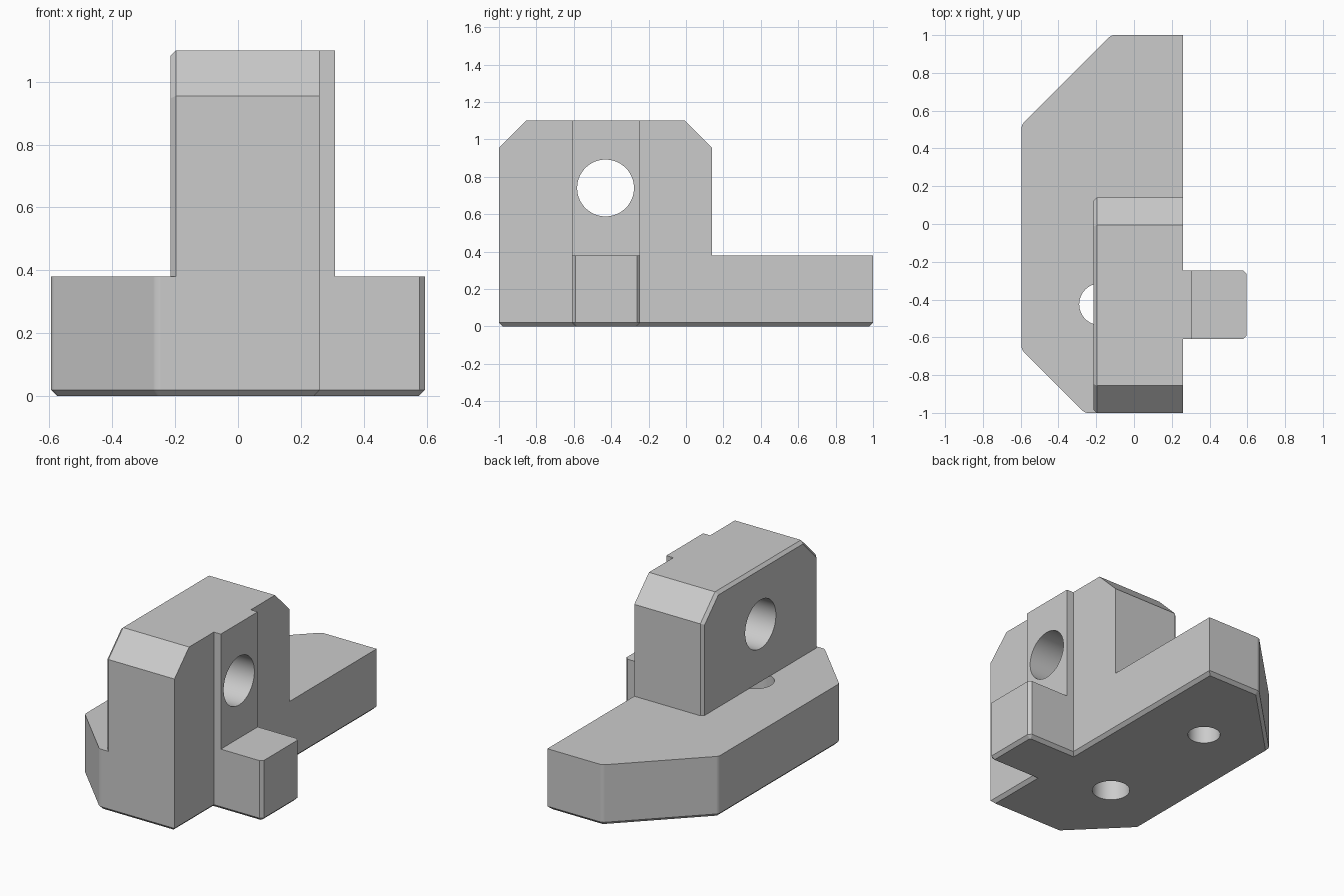
import bpy, bmesh, math
from mathutils import Matrix

default = bpy.data.objects.get("Cube")
if default:
    bpy.data.objects.remove(default, do_unlink=True)

# One grey material
grey = bpy.data.materials.new("plain grey")
grey.use_nodes = True
COLOUR = (0.6, 0.6, 0.6, 1.0)
grey.diffuse_color = COLOUR
for node in grey.node_tree.nodes:
    if node.type == 'BSDF_PRINCIPLED':
        node.inputs["Base Color"].default_value = COLOUR


def finish(bm, name):
    bmesh.ops.recalc_face_normals(bm, faces=bm.faces)
    mesh = bpy.data.meshes.new(name)
    bm.to_mesh(mesh)
    bm.free()
    mesh.materials.append(grey)
    obj = bpy.data.objects.new(name, mesh)
    bpy.context.collection.objects.link(obj)
    return obj


def prism(points, offset):
    """Solid made by sweeping a flat outline along an offset."""
    bm = bmesh.new()
    face = bm.faces.new([bm.verts.new(p) for p in points])
    swept = bmesh.ops.extrude_face_region(bm, geom=[face])
    verts = [g for g in swept["geom"] if isinstance(g, bmesh.types.BMVert)]
    bmesh.ops.translate(bm, verts=verts, vec=offset)
    bmesh.ops.recalc_face_normals(bm, faces=bm.faces)
    return bm


def bevel(bm, test, size, segments=1):
    edges = [e for e in bm.edges if test(e.verts[0].co, e.verts[1].co)]
    bmesh.ops.bevel(bm, geom=edges, offset=size, segments=segments,
                    profile=0.5, affect='EDGES', clamp_overlap=False)


def cylinder(name, radius, depth, centre, turn=Matrix()):
    bm = bmesh.new()
    bmesh.ops.create_cone(bm, cap_ends=True, segments=64, radius1=radius,
                          radius2=radius, depth=depth,
                          matrix=Matrix.Translation(centre) @ turn)
    return finish(bm, name)


def combine(target, other, operation):
    mod = target.modifiers.new(operation.lower(), 'BOOLEAN')
    mod.operation = operation
    mod.solver = 'EXACT'
    mod.object = other
    bpy.context.view_layer.objects.active = target
    bpy.ops.object.modifier_apply(modifier=mod.name)
    bpy.data.objects.remove(other, do_unlink=True)


RIGHT, LEFT, BASE_TOP, TOP, TRIM = 0.26, -0.595, 0.38, 1.1, 0.018
TAB_FRONT, TAB_BACK, TAB_END = -0.61, -0.245, 0.595

# Base plate with side tab, rounded corners and chamfered underside
outline = [(RIGHT, -1), (RIGHT, TAB_FRONT), (TAB_END - TRIM, TAB_FRONT),
           (TAB_END, TAB_FRONT + TRIM), (TAB_END, TAB_BACK - TRIM),
           (TAB_END - TRIM, TAB_BACK), (RIGHT, TAB_BACK), (RIGHT, 1),
           (-0.12, 1), (LEFT, 0.525), (LEFT, -0.665), (-0.26, -1)]
bm = prism([(x, y, 0) for x, y in outline], (0, 0, BASE_TOP))
bevel(bm, lambda a, b: abs(a.z - b.z) > 0.1 and a.x < 0, 0.015, 5)
bevel(bm, lambda a, b: max(a.z, b.z) < 0.001, 0.02)
body = finish(bm, "clamp_body")

# Lower bolt holes: one through the base, one blind
combine(body, cylinder("front_bolt_hole", 0.11, 1, (-0.18, -0.425, 0.2)), 'DIFFERENCE')
combine(body, cylinder("rear_bolt_hole", 0.095, 0.5, (-0.18, 0.425, 0)), 'DIFFERENCE')

# Upright block with sloped shoulders and a trimmed left face
side = [(-1, BASE_TOP), (0.14, BASE_TOP), (0.14, 0.955), (-0.005, TOP),
        (-0.855, TOP), (-1, 0.955)]
bm = prism([(-0.215, y, z) for y, z in side], (RIGHT + 0.215, 0, 0))
bevel(bm, lambda a, b: max(a.x, b.x) < -0.2 and max(a.z, b.z) > BASE_TOP + 0.01, TRIM)
upright = finish(bm, "upright_block")

# Raised rib above the tab
rib_plan = [(0.1, TAB_FRONT), (0.308, TAB_FRONT), (0.308, TAB_BACK), (0.1, TAB_BACK)]
rib = finish(prism([(x, y, BASE_TOP) for x, y in rib_plan], (0, 0, TOP - BASE_TOP)), "rib")

combine(upright, rib, 'UNION')
combine(upright, cylinder("cross_hole", 0.152, 2, (0, -0.43, 0.74),
                          Matrix.Rotation(math.pi / 2, 4, 'Y')), 'DIFFERENCE')
combine(body, upright, 'UNION')

# Smooth holes and corner rounds, crisp edges elsewhere
bpy.ops.object.select_all(action='DESELECT')
body.select_set(True)
bpy.context.view_layer.objects.active = body
bpy.ops.object.shade_smooth_by_angle(angle=math.radians(25))
weighted = body.modifiers.new("weighted normals", 'WEIGHTED_NORMAL')
weighted.keep_sharp = True
